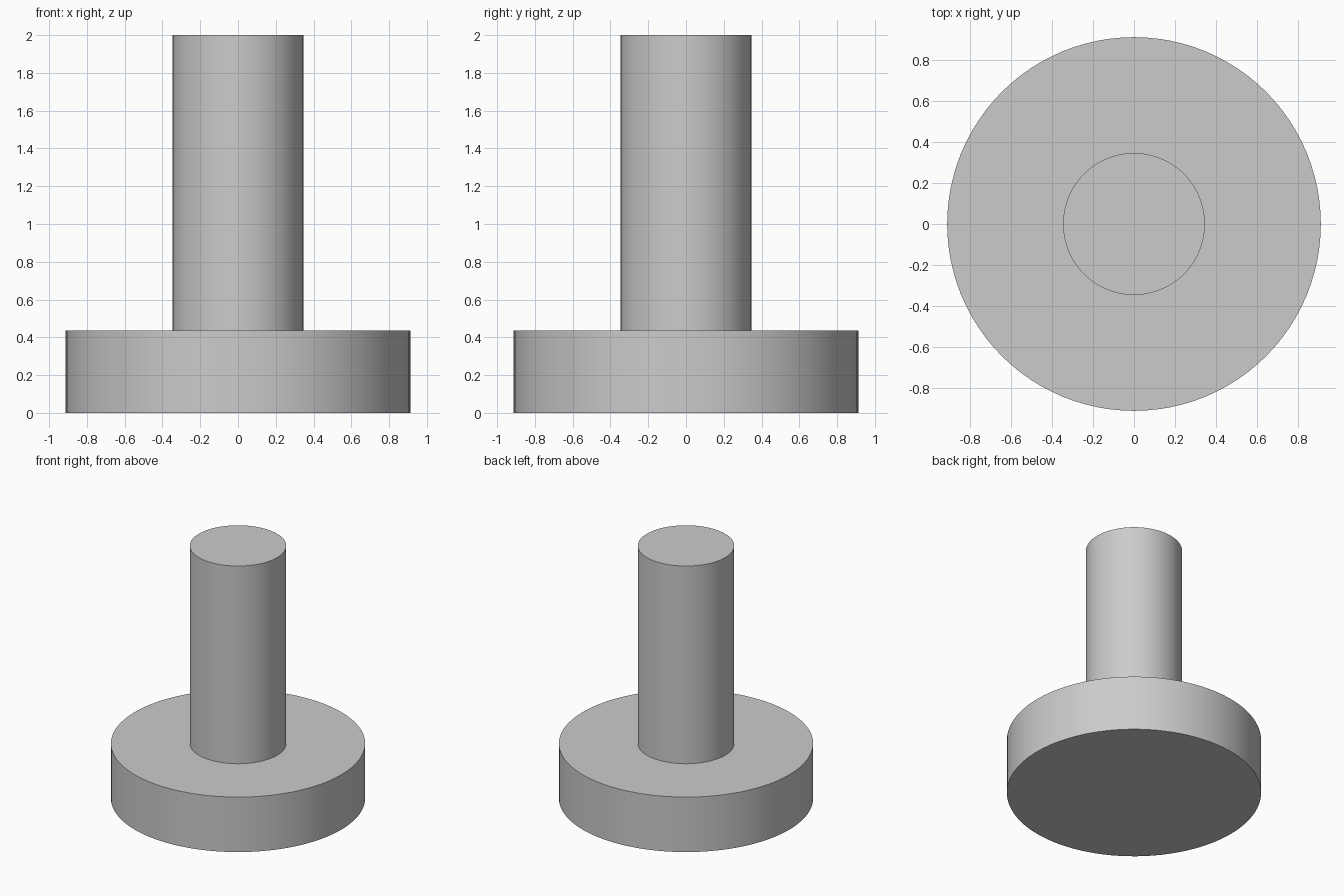
import bpy
import math

cube = bpy.data.objects.get("Cube")
if cube:
    bpy.data.objects.remove(cube, do_unlink=True)

# Plain grey for the whole model
GREY = (0.6, 0.6, 0.6, 1.0)
grey = bpy.data.materials.new("plain_grey")
grey.use_nodes = True
grey.diffuse_color = GREY
grey.node_tree.nodes["Principled BSDF"].inputs["Base Color"].default_value = GREY


def cylinder(name, radius, bottom, top):
    """Upright cylinder between two heights, with crisp rims."""
    bpy.ops.mesh.primitive_cylinder_add(
        vertices=96, radius=radius, depth=top - bottom,
        location=(0, 0, (bottom + top) / 2))
    obj = bpy.context.object
    obj.name = name
    obj.data.materials.append(grey)
    bpy.ops.object.shade_smooth_by_angle(angle=math.radians(30))
    return obj


# Wide disc at the bottom, narrow shaft standing on it
cylinder("base_disc", 0.912, 0.0, 0.435)
cylinder("shaft", 0.346, 0.435, 2.0)
